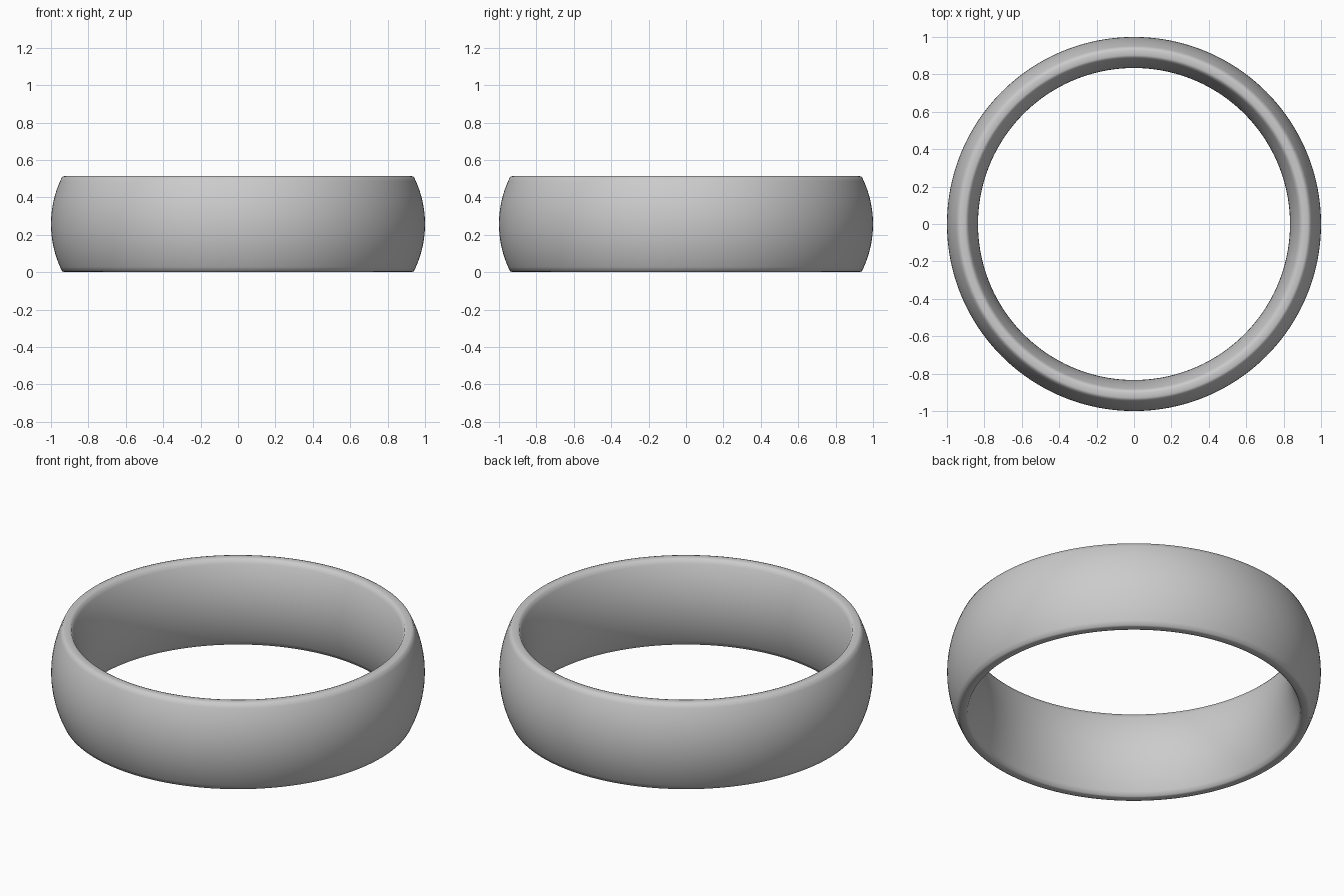
import bpy, bmesh, math

if "Cube" in bpy.data.objects:
    bpy.data.objects.remove(bpy.data.objects["Cube"])

H = 0.514          # band height
SEG = 192          # steps around the ring
N = 20             # steps along each profile curve


def arc(r_edge, r_mid, z0, z1):
    """Circular arc from (r_edge, z0) through r_mid at half height to (r_edge, z1)."""
    half, sag = (z1 - z0) / 2, r_mid - r_edge
    rad = (half * half + sag * sag) / (2 * abs(sag))
    a = math.asin(half / rad)
    s = 1 if sag > 0 else -1
    pts = []
    for i in range(N + 1):
        t = -a + 2 * a * i / N
        pts.append((r_mid - s * rad * (1 - math.cos(t)), (z0 + z1) / 2 + rad * math.sin(t)))
    return pts


# Closed cross-section: domed outside, slightly crowned rims, comfort-fit inside
e = 0.004
outer = arc(0.94, 1.0, e, H - e)
inner = arc(0.892, 0.834, e, H - e)[::-1]
profile = outer + [(0.93, H - 0.001), (0.916, H), (0.902, H - 0.001)] \
    + inner + [(0.902, 0.001), (0.916, 0), (0.93, 0.001)]

# Revolve the section around z
bm = bmesh.new()
rings = []
for i in range(SEG):
    t = 2 * math.pi * i / SEG
    rings.append([bm.verts.new((r * math.cos(t), r * math.sin(t), z)) for r, z in profile])
P = len(profile)
for i in range(SEG):
    a, b = rings[i], rings[(i + 1) % SEG]
    for j in range(P):
        k = (j + 1) % P
        bm.faces.new((a[j], b[j], b[k], a[k])).smooth = True
bmesh.ops.recalc_face_normals(bm, faces=bm.faces)

mesh = bpy.data.meshes.new("ring_band")
bm.to_mesh(mesh)
bm.free()
band = bpy.data.objects.new("ring_band", mesh)
bpy.context.collection.objects.link(band)
